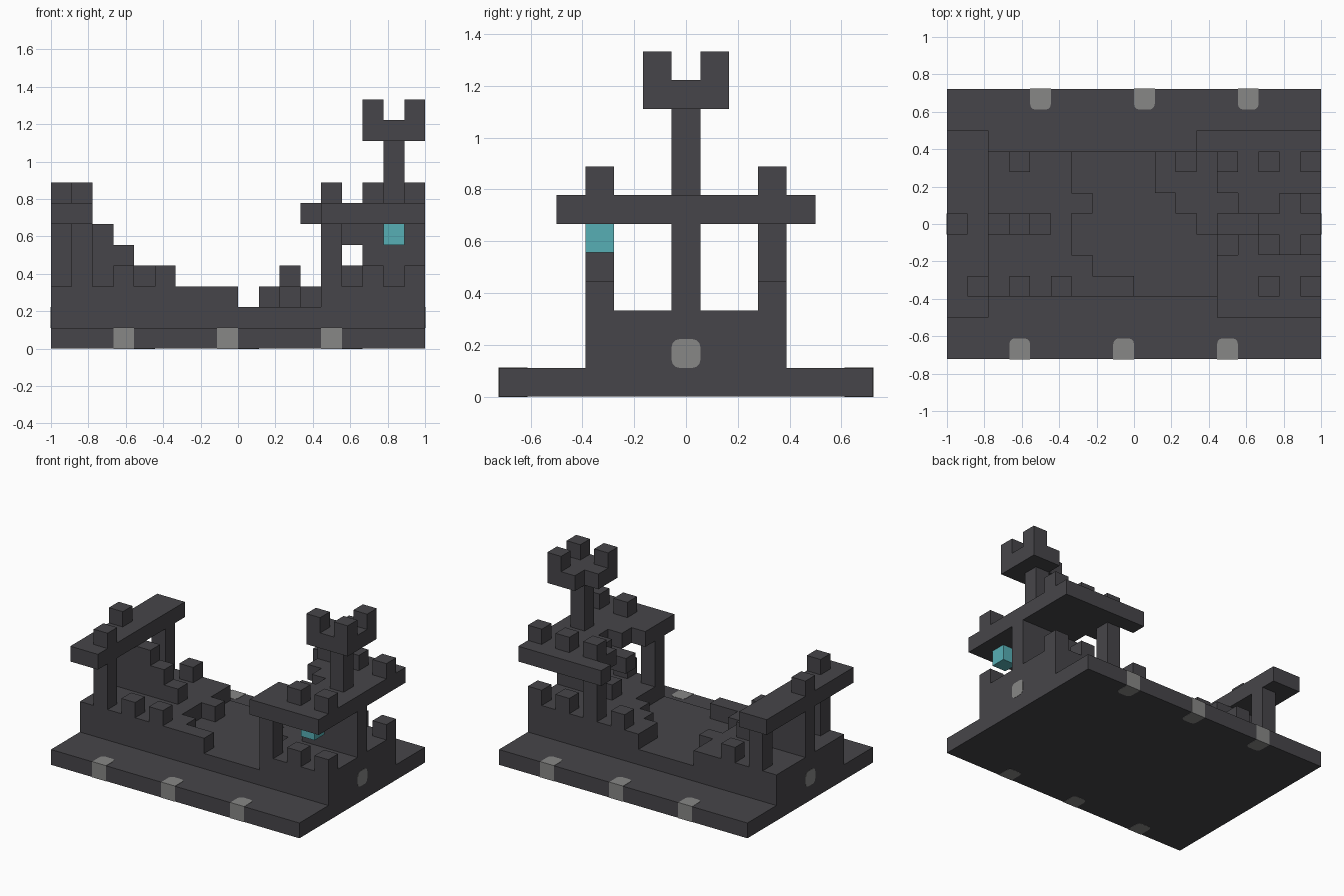
import bpy, bmesh, math

U = 1 / 9            # one block
X0, Y0 = -1.0, -6.5 * U

cube = bpy.data.objects.get("Cube")
if cube:
    bpy.data.objects.remove(cube, do_unlink=True)


def material(name, rgb):
    m = bpy.data.materials.new(name)
    m.use_nodes = True
    color = (*rgb, 1)
    m.diffuse_color = color
    bsdf = m.node_tree.nodes["Principled BSDF"]
    bsdf.inputs["Base Color"].default_value = color
    bsdf.inputs["Roughness"].default_value = 0.9
    return m


STONE = material("dark_stone", (0.062, 0.060, 0.067))
GREY = material("light_grey", (0.245, 0.245, 0.24))
TEAL = material("teal", (0.095, 0.43, 0.46))


def finish(name, bm, mat):
    bmesh.ops.recalc_face_normals(bm, faces=bm.faces)
    mesh = bpy.data.meshes.new(name)
    bm.to_mesh(mesh)
    bm.free()
    mesh.materials.append(mat)
    ob = bpy.data.objects.new(name, mesh)
    bpy.context.collection.objects.link(ob)
    return ob


def blocks(name, cells, z0, z1, mat=STONE):
    """Extrude a set of grid cells from level z0 to z1 as one clean solid."""
    cells = set(cells)
    bm = bmesh.new()
    for i, j in cells:
        def v(a, b, c):
            return bm.verts.new((X0 + (i + a) * U, Y0 + (j + b) * U, c * U))
        for z in (z0, z1):
            bm.faces.new([v(0, 0, z), v(1, 0, z), v(1, 1, z), v(0, 1, z)])
        sides = {(0, -1): ((0, 0), (1, 0)), (1, 0): ((1, 0), (1, 1)),
                 (0, 1): ((1, 1), (0, 1)), (-1, 0): ((0, 1), (0, 0))}
        for (di, dj), (p, q) in sides.items():
            if (i + di, j + dj) not in cells:
                bm.faces.new([v(*p, z0), v(*q, z0), v(*q, z1), v(*p, z1)])
    bmesh.ops.remove_doubles(bm, verts=bm.verts, dist=1e-4)
    bmesh.ops.dissolve_limit(bm, angle_limit=0.01, verts=bm.verts, edges=bm.edges)
    return finish(name, bm, mat)


def rect(i0, i1, j0, j1):
    return [(i, j) for i in range(i0, i1) for j in range(j0, j1)]


def prism(name, outline, to_world, t0, t1):
    """Extrude a 2D outline into a thin grey marker."""
    bm = bmesh.new()
    a = [bm.verts.new(to_world(p, q, t0)) for p, q in outline]
    b = [bm.verts.new(to_world(p, q, t1)) for p, q in outline]
    bm.faces.new(a)
    bm.faces.new(b)
    n = len(a)
    for k in range(n):
        bm.faces.new([a[k], a[(k + 1) % n], b[(k + 1) % n], b[k]])
    return finish(name, bm, GREY)


def corner(cx, cy, r, start):
    return [(cx + r * math.cos(math.radians(start + d)),
             cy + r * math.sin(math.radians(start + d))) for d in (0, 30, 60, 90)]


# Base slab and lower body
blocks("base", rect(0, 18, 0, 13), 0, 1)
blocks("body", rect(0, 18, 3, 10), 1, 2)

# Ragged upper ground on both ends: row -> how far it reaches inward
left_reach = {3: 9, 4: 7, 5: 6, 6: 6, 7: 7, 8: 6, 9: 6}
blocks("left_ground", [c for j, n in left_reach.items() for c in rect(0, n, j, j + 1)], 2, 3)
right_start = {3: 13, 4: 13, 5: 13, 6: 12, 7: 11, 8: 10, 9: 10}
blocks("right_ground", [c for j, n in right_start.items() for c in rect(n, 18, j, j + 1)], 2, 3)

# Low battlements along the walls
blocks("wall_battlements", [(3, 3), (5, 3), (3, 9), (11, 9),
                            (15, 3), (17, 3), (15, 9), (17, 9)], 3, 4)

# Left gallery: pillars, middle wall with stairs, platform, battlements
blocks("left_pillars", [(1, 3), (1, 9)], 3, 6)
blocks("left_wall", rect(0, 2, 6, 7), 3, 6)
for i, top in ((2, 6), (3, 5), (4, 4)):
    blocks("left_step", [(i, 6)], 3, top)
blocks("left_platform", rect(0, 2, 2, 11), 6, 7)
blocks("left_battlements", [(0, 6), (1, 3)], 7, 8)

# Right gallery: pillars, arched middle wall, platform, battlements
blocks("right_pillars", [(13, 3), (13, 9)], 3, 6)
blocks("right_wall", rect(15, 18, 6, 7), 3, 6)
blocks("arch_foot", [(14, 6)], 3, 4)
blocks("arch_bracket", rect(13, 15, 6, 7), 5, 6)
platform = {2: 13, 3: 13, 4: 13, 5: 14, 6: 15, 7: 14, 8: 13, 9: 13, 10: 12}
blocks("right_platform", [c for j, n in platform.items() for c in rect(n, 18, j, j + 1)], 6, 7)
blocks("right_battlements", [(13, 9), (15, 9), (17, 9), (15, 3), (17, 3)], 7, 8)
blocks("hanging_lantern", [(16, 3)], 5, 6, TEAL)

# Tower with a broken crown
blocks("tower", [(16, 6)], 7, 10)
blocks("crown_floor", set(rect(15, 18, 5, 8)) - {(15, 7)}, 10, 11)
blocks("crown_battlements", [(15, 5), (17, 5), (17, 7)], 11, 12)

# Grey markers wrapped over the long edges of the base
E, R, H = 0.002, 0.03, U / 2
tab = ([(-H, -E), (H, -E)] + corner(H - R, U - R, R, 0) + corner(R - H, U - R, R, 90))
for side, columns in ((1, (3, 8, 13)), (-1, (4, 9, 14))):
    for i in columns:
        cx = X0 + (i + 0.5) * U
        prism("edge_marker", tab,
              lambda p, q, t: (cx + p, side * (Y0 + q), t), -0.001, U + E)

# Rounded grey markers on the two ends of the body
badge = [p for k in range(4) for p in corner(
    (H - R) * (1 if k in (0, 3) else -1), (H - R) * (1 if k < 2 else -1), R, 90 * k)]
for side in (1, -1):
    prism("end_marker", badge,
          lambda p, q, t: (side * t, p, 1.5 * U + q), 0.995, 1.0 + E)
